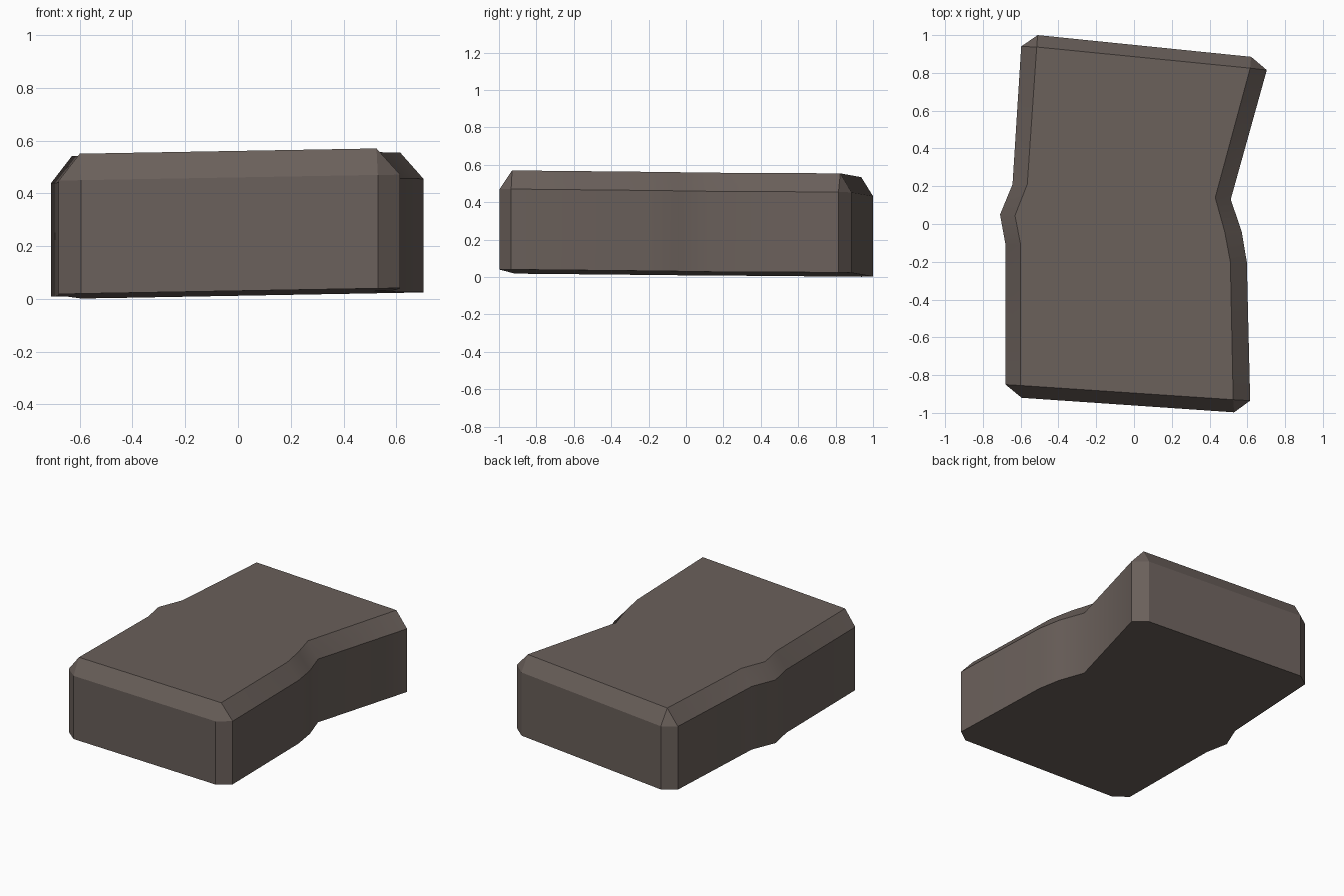
import bpy, bmesh

if "Cube" in bpy.data.objects:
    bpy.data.objects.remove(bpy.data.objects["Cube"])

# Outline going counter-clockwise: (top-face point, matching wall points)
# Corners have two wall points (a chamfer), waist points have one.
OUTLINE = [
    ((-0.60, -0.855), [(-0.68, -0.85), (-0.595, -0.92)]),
    ((0.525, -0.93), [(0.53, -0.997), (0.615, -0.935)]),
    ((0.51, -0.20), [(0.597, -0.20)]),
    ((0.48, -0.04), [(0.57, -0.04)]),
    ((0.43, 0.14), [(0.512, 0.13)]),
    ((0.615, 0.825), [(0.703, 0.815), (0.62, 0.885)]),
    ((-0.515, 0.937), [(-0.51, 1.0), (-0.597, 0.94)]),
    ((-0.565, 0.21), [(-0.643, 0.21)]),
    ((-0.63, 0.045), [(-0.709, 0.05)]),
    ((-0.60, -0.11), [(-0.68, -0.11)]),
]


def lift(p, h):
    # the stone leans slightly: its base plane is tilted
    x, y = p
    return (x, y, 0.0208 + 0.017 * x - 0.0098 * y + h)


bm = bmesh.new()
top, columns = [], []
for inner, outers in OUTLINE:
    t = bm.verts.new(lift(inner, 0.531))
    top.append(t)
    for o in outers:
        low, high = bm.verts.new(lift(o, 0)), bm.verts.new(lift(o, 0.43))
        columns.append((low, high, t, len(outers) == 1))

# top, bottom, walls and bevel strip
bm.faces.new(top)
bm.faces.new([c[0] for c in reversed(columns)])
for i, (low, high, t, _) in enumerate(columns):
    low2, high2, t2, _ = columns[(i + 1) % len(columns)]
    bm.faces.new((low, low2, high2, high))
    bm.faces.new((high, high2, t) if t is t2 else (high, high2, t2, t))

# all edges crisp except the upright ones along the waist
for f in bm.faces:
    f.smooth = True
for e in bm.edges:
    e.smooth = False
for low, high, t, soft in columns:
    if soft:
        for a, b in ((low, high), (high, t)):
            bm.edges.get((a, b)).smooth = True

mesh = bpy.data.meshes.new("stone_slab")
bm.to_mesh(mesh)
bm.free()
slab = bpy.data.objects.new("stone_slab", mesh)
bpy.context.collection.objects.link(slab)

# colour
mat = bpy.data.materials.new("brown grey stone")
mat.diffuse_color = (0.145, 0.117, 0.104, 1)
mat.use_nodes = True
mat.node_tree.nodes["Principled BSDF"].inputs["Base Color"].default_value = mat.diffuse_color
mesh.materials.append(mat)
